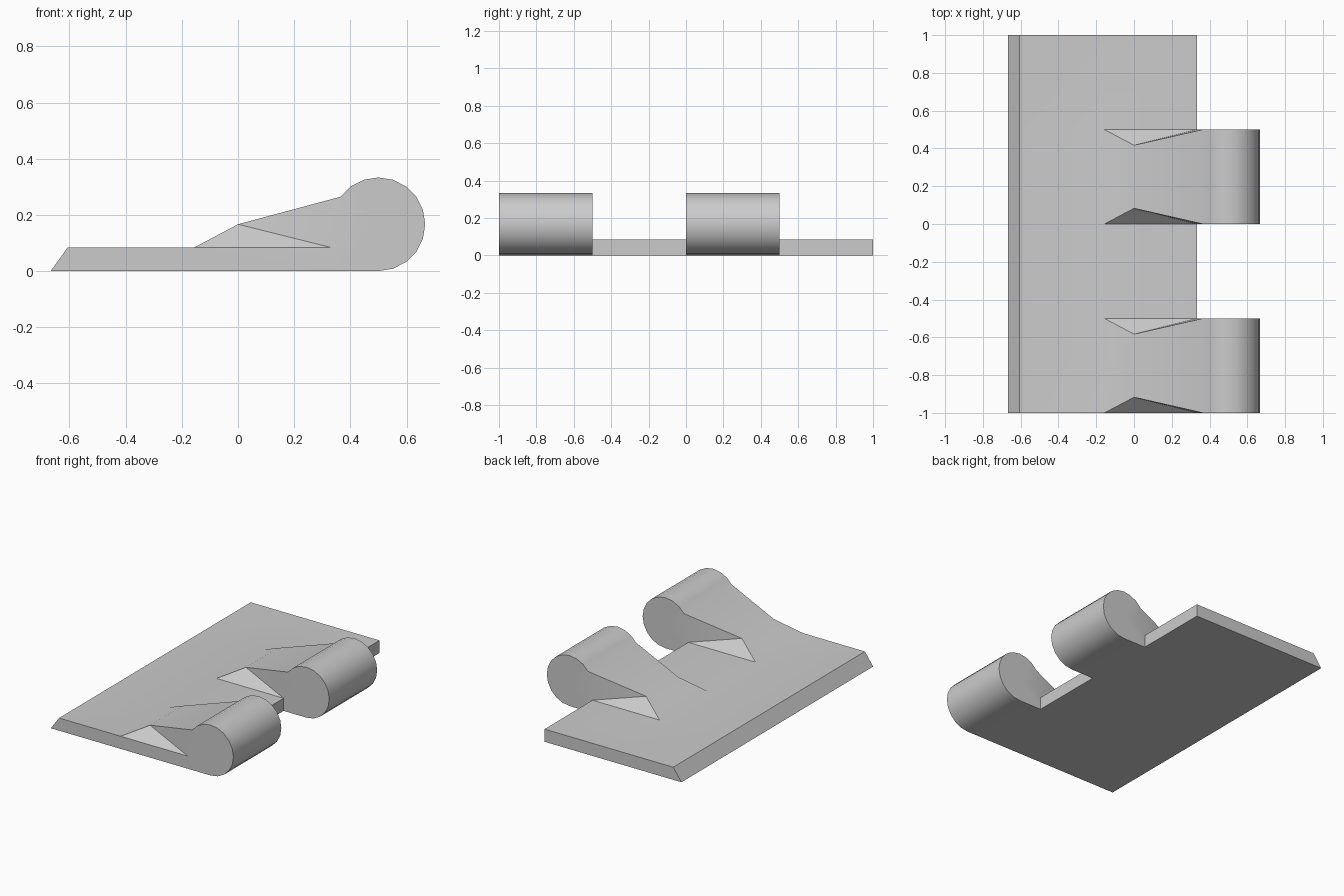
import bpy, bmesh, math

if "Cube" in bpy.data.objects:
    bpy.data.objects.remove(bpy.data.objects["Cube"])

T = 0.0833          # plate thickness
R = 2 * T           # knuckle radius
CX = 0.5            # knuckle axis x (axis z = R)
INSET = 0.083       # ramp waist inset

bm = bmesh.new()


def face(points):
    bm.faces.new([bm.verts.new(p) for p in points])


# Side profile points (x, z)
tail, lip = (-0.667, 0), (-0.607, T)
foot, waist = (-0.157, T), (0, R)
top_end, low_end = (0.333, T), (0.333, 0)
# 20-sided barrel: from upper left, over the top, down to the bottom
arc = [(CX + R * math.cos(math.radians(a)), R + R * math.sin(math.radians(a)))
       for a in range(144, -91, -18)]


def skin(profile, y0, y1):
    """Strip of quads around a profile; the waist point is inset."""
    for p, q in zip(profile, profile[1:] + profile[:1]):
        i = INSET if p is waist else 0
        j = INSET if q is waist else 0
        face([(p[0], y0 + i, p[1]), (q[0], y0 + j, q[1]),
              (q[0], y1 - j, q[1]), (p[0], y1 - i, p[1])])


def knuckle_side(y, inward):
    """Flared ramp flank and round end cap of one knuckle."""
    a, d, c = [(p[0], y, p[1]) for p in (foot, top_end, arc[0])]
    b = (waist[0], y + inward * INSET, waist[1])
    face([a, b, d])
    face([b, c, d])
    rim = [top_end] + arc + [low_end]
    for p, q in zip(rim, rim[1:] + rim[:1]):
        face([(CX - 0.02, y, R), (p[0], y, p[1]), (q[0], y, q[1])])


# Alternating knuckle and plain sections along the leaf
for y in (-1.0, 0.0):
    skin([tail, lip, foot, waist] + arc + [low_end], y, y + 0.5)
    knuckle_side(y, 1)
    knuckle_side(y + 0.5, -1)
    skin([tail, lip, foot, top_end, low_end], y + 0.5, y + 1)

# Plate ends
for y in (-1, 1):
    face([(x, y, z) for x, z in (tail, lip, foot, top_end, low_end)])

bmesh.ops.remove_doubles(bm, verts=bm.verts, dist=0.0005)
bmesh.ops.recalc_face_normals(bm, faces=bm.faces)
mesh = bpy.data.meshes.new("hinge_leaf")
bm.to_mesh(mesh)
bm.free()
leaf = bpy.data.objects.new("hinge_leaf", mesh)
bpy.context.collection.objects.link(leaf)

# Smooth barrels and ramps, crisp plate edges
bpy.context.view_layer.objects.active = leaf
leaf.select_set(True)
bpy.ops.object.shade_smooth_by_angle(angle=math.radians(30))
